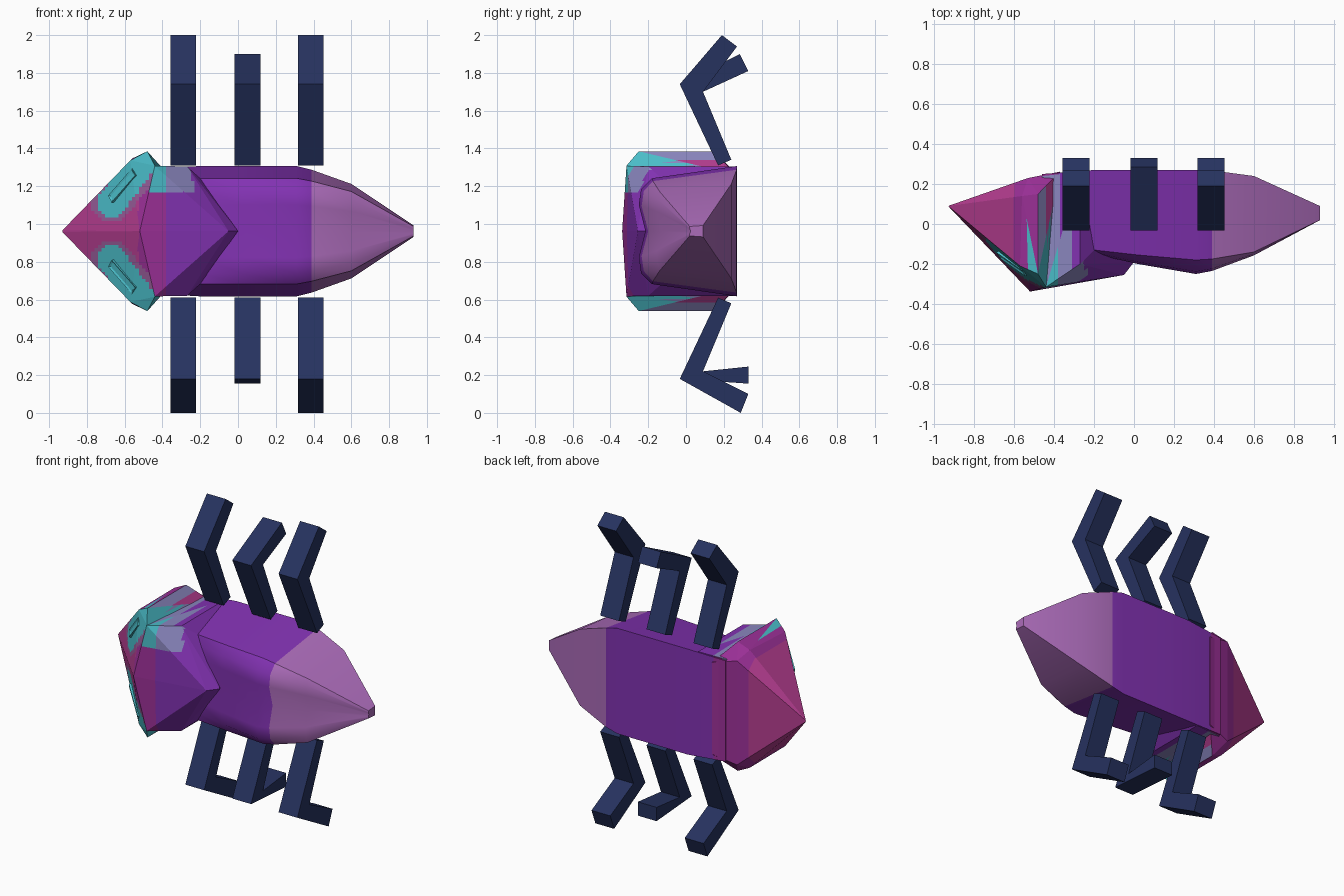
import bpy, bmesh
from mathutils import Vector, Matrix

if "Cube" in bpy.data.objects:
    bpy.data.objects.remove(bpy.data.objects["Cube"])

MID = 0.962  # height of the symmetry plane


def material(name, rgb):
    lin = [((c / 255 + 0.055) / 1.055) ** 2.4 for c in rgb]
    m = bpy.data.materials.new(name)
    m.use_nodes = True
    m.diffuse_color = (*lin, 1)
    m.node_tree.nodes["Principled BSDF"].inputs["Base Color"].default_value = (*lin, 1)
    return m


COLOURS = ["magenta", "plum", "purple", "lilac", "teal", "grey_lilac", "mauve", "navy"]
RGB = [(178, 60, 142), (156, 48, 152), (130, 50, 178), (172, 108, 186),
       (74, 188, 200), (138, 134, 190), (150, 92, 152), (38, 50, 95)]
MATS = [material(n, c) for n, c in zip(COLOURS, RGB)]
INDEX = {n: i for i, n in enumerate(COLOURS)}


def finish(name, bm, rule, smooth=None):
    bmesh.ops.recalc_face_normals(bm, faces=bm.faces[:])
    for f in bm.faces:
        f.material_index = INDEX[rule(f.calc_center_median(), f.normal)]
    mesh = bpy.data.meshes.new(name)
    bm.to_mesh(mesh)
    bm.free()
    for m in MATS:
        mesh.materials.append(m)
    ob = bpy.data.objects.new(name, mesh)
    bpy.context.collection.objects.link(ob)
    if smooth:
        bpy.ops.object.select_all(action="DESELECT")
        ob.select_set(True)
        bpy.context.view_layer.objects.active = ob
        bpy.ops.object.shade_smooth_by_angle(angle=smooth)
    return ob


def slice_at(bm, axis, values):
    n = Vector((0, 0, 0))
    n[axis] = 1
    for v in values:
        bmesh.ops.bisect_plane(bm, geom=bm.verts[:] + bm.edges[:] + bm.faces[:],
                               plane_co=n * v, plane_no=n, dist=1e-5)


def mirrored_hull(points):
    # Points are (x, y, height from the middle plane), mirrored across it
    bm = bmesh.new()
    for x, y, h in points:
        for s in ((1, -1) if h else (1,)):
            bm.verts.new((x, y, MID + s * h))
    res = bmesh.ops.convex_hull(bm, input=bm.verts[:])
    loose = [v for v in res["geom_interior"] if isinstance(v, bmesh.types.BMVert)]
    bmesh.ops.delete(bm, geom=loose, context="VERTS")
    return bm


def grid_cut(bm, step):
    # Fine cells so the colour patches have clean borders
    for axis in (0, 2):
        vals = [v.co[axis] for v in bm.verts]
        lo, hi = min(vals), max(vals)
        count = int((hi - lo) / step)
        slice_at(bm, axis, [lo + step * (i + 0.5) for i in range(count + 1)])


# Abdomen: lofted rings with a flat back and two soft lobes in front
STATIONS = [  # x, back y, back half height, front half height, edge y, lobe y, centre y
    (-.46, .25, .33, .28, -.13, -.13, -.13),
    (-.2, .27, .345, .28, -.13, -.15, -.14),
    (.02, .27, .345, .28, -.155, -.2, -.185),
    (.31, .27, .345, .28, -.18, -.25, -.215),
    (.39, .268, .325, .265, -.175, -.235, -.2),
    (.6, .24, .25, .21, -.14, -.157, -.13),
    (.93, .09, .03, .025, .02, .02, .025)]
bm = bmesh.new()
rings = []
for x, yb, hb, hf, ye, yl, yc in STATIONS:
    half = [(yb, hb), (ye, hf), (yl * .95, hf * .8), (yl, hf * .5), (yc, 0)]
    loop = half + [(y, -h) for y, h in reversed(half[:-1])]
    rings.append([bm.verts.new((x, y, MID + h)) for y, h in loop])
for a, b in zip(rings, rings[1:]):
    for i in range(len(a)):
        j = (i + 1) % len(a)
        bm.faces.new((a[i], a[j], b[j], b[i]))
bm.faces.new(rings[0])
bm.faces.new(rings[-1])
slice_at(bm, 0, [-.38, .39])
finish("abdomen", bm,
       lambda c, n: "lilac" if c.x > .39 else "purple" if c.x > -.38 else "plum", 0.6)

# Thorax: plate ending in a pointed flap over the abdomen
bm = mirrored_hull([
    (-.52, -.338, 0), (-.44, -.315, .345), (-.27, -.2, .343), (-.05, -.255, 0),
    (-.2, -.13, .28), (0, -.19, 0), (-.46, .24, .335), (-.27, .26, .343)])
slice_at(bm, 0, [-.38])
grid_cut(bm, .02)


def thorax_rule(c, n):
    h = c.z - MID
    patch = h > .21 or (abs(h) > .21 and n.z < -.7)
    if patch and c.x < -.33 - .4 * c.y:
        return "teal" if c.x < -.38 and c.y < -.05 else "grey_lilac"
    return "plum" if c.x < -.38 else "purple"


finish("thorax", bm, thorax_rule)

# Head: pointed hood with a flared rim
bm = mirrored_hull([
    (-.93, .09, .004), (-.57, -.21, .375), (-.48, -.25, .423), (-.44, -.315, .347),
    (-.52, -.338, 0), (-.48, .15, .423), (-.56, .14, .385), (-.53, .23, .34),
    (-.44, .23, .33), (-.37, .262, .3)])
slice_at(bm, 0, [-.65])
grid_cut(bm, .018)

EYE_A, EYE_B = Vector((-.67, .15)), Vector((-.5, .37))


def head_rule(c, n):
    h = abs(c.z - MID)
    if n.y < -.3:
        p, d = Vector((c.x, h)), EYE_B - EYE_A
        t = max(0, min(1, (p - EYE_A).dot(d) / d.length_squared))
        dist = (p - EYE_A - d * t).length
        if dist < .075:
            return "teal"
        if dist < .105:
            return "mauve"
        return "magenta" if c.x < -.53 else "plum"
    # Rim and rear of the hood fade from front to back
    if n.x > .2 and h > .3:
        return "teal" if c.y < -.1 else "grey_lilac" if c.y < .07 else "magenta"
    if c.x > -.56 and h > .36 and c.y < -.1:
        return "teal"
    return "magenta" if c.x < -.6 else "plum"


finish("head", bm, head_rule)

# Eyes: slim bars lying on the slanted front of the head
normal = Vector((-.1785, -.174, .05)).normalized()
along = Vector((.14, -.098, .16)).normalized()
across = normal.cross(along)
for side, label in ((1, "upper"), (-1, "lower")):
    bm = bmesh.new()
    frame = Matrix((along, across, normal)).transposed().to_4x4()
    bmesh.ops.create_cube(bm, size=1, matrix=frame @ Matrix.Diagonal((.21, .05, .045, 1)))
    top = max(bm.faces, key=lambda f: f.calc_center_median().dot(normal))
    bmesh.ops.inset_individual(bm, faces=[top], thickness=.014, depth=-.006)
    for v in bm.verts:
        v.co += Vector((-.6, -.187, .238))
        v.co.z = MID + side * v.co.z
    finish(label + "_eye", bm, lambda c, n: "teal")

# Legs: bent bars, three above and three below
HIGH = [(.27, 1.94), (.19, 2.0)]
BENT = [(.33, 1.81), (.285, 1.9)]
LOW = [(.33, 1.82), (.29, 1.92)]
FLAT = [(.33, 1.675), (.33, 1.765)]
LEGS = [("front", -.29, HIGH, LOW), ("middle", .05, BENT, FLAT), ("rear", .385, HIGH, LOW)]
for label, x, upper, lower in LEGS:
    for side, tip in ((1, upper), (-1, lower)):
        inner = (.09, 1.7)
        profile = [(.17, 1.31), (.24, 1.34), inner] + tip + [(-.033, 1.74)]
        if side < 0:
            profile = [(y, 1.92 - z) for y, z in profile]
        bm = bmesh.new()
        face = bm.faces.new([bm.verts.new((x - .068, y, z)) for y, z in profile])
        ext = bmesh.ops.extrude_face_region(bm, geom=[face])["geom"]
        moved = [v for v in ext if isinstance(v, bmesh.types.BMVert)]
        bmesh.ops.translate(bm, verts=moved, vec=(.136, 0, 0))
        finish(label + ("_upper_leg" if side > 0 else "_lower_leg"), bm,
               lambda c, n: "navy")
